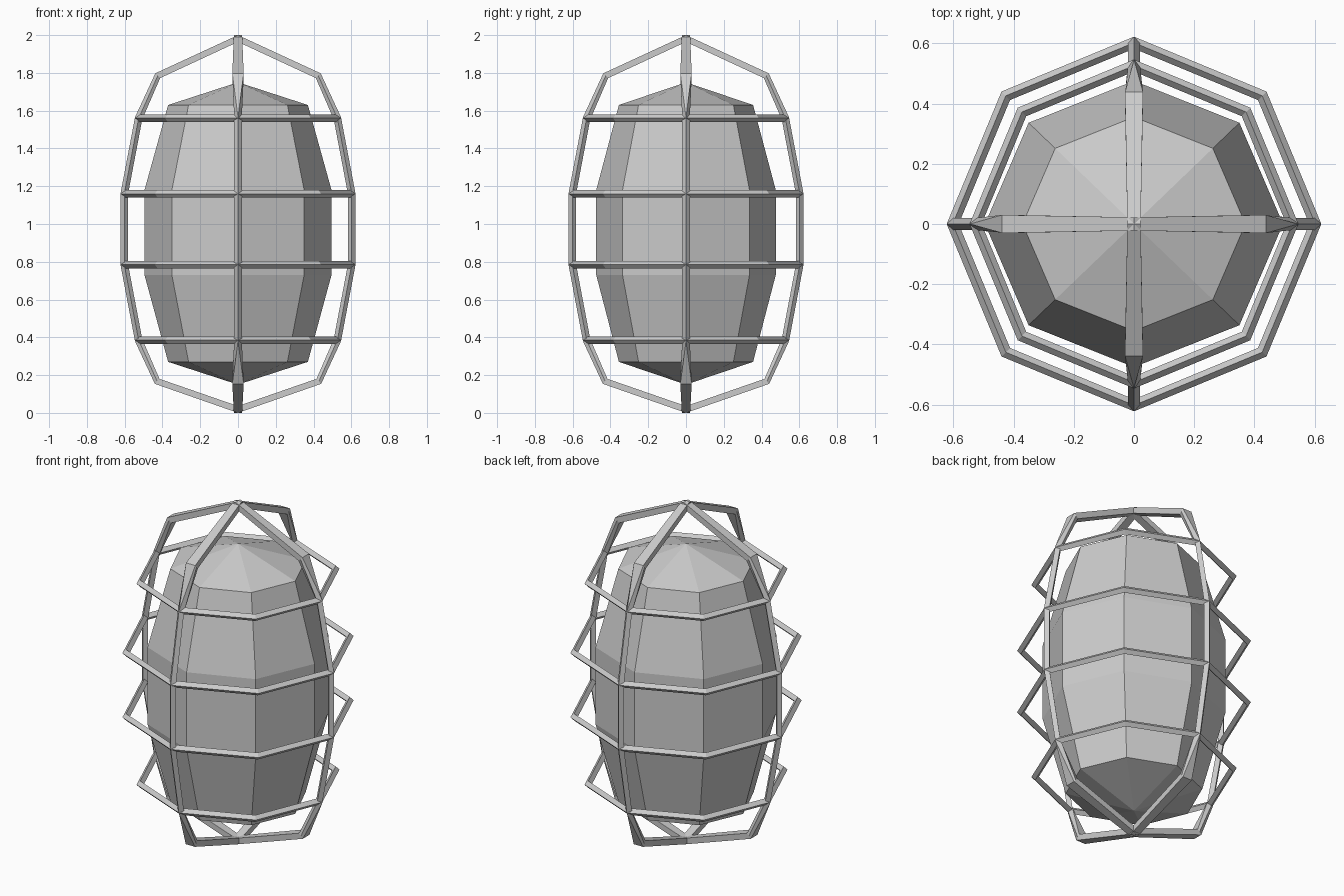
import bpy, bmesh
from math import sin, cos, pi
from mathutils import Vector

if "Cube" in bpy.data.objects:
    bpy.data.objects.remove(bpy.data.objects["Cube"])


def loft(name, sections, closed=False):
    """Skin a list of equal-length point loops into a flat-shaded mesh."""
    bm = bmesh.new()
    rows = [[bm.verts.new(p) for p in s] for s in sections]
    n = len(rows[0])
    pairs = list(zip(rows, rows[1:])) + ([(rows[-1], rows[0])] if closed else [])
    for a, b in pairs:
        for i in range(n):
            j = (i + 1) % n
            bm.faces.new((a[i], a[j], b[j], b[i]))
    if not closed:
        bm.faces.new(rows[0][::-1])
        bm.faces.new(rows[-1])
    bmesh.ops.remove_doubles(bm, verts=bm.verts, dist=0.0002)
    bmesh.ops.recalc_face_normals(bm, faces=bm.faces)
    me = bpy.data.meshes.new(name)
    bm.to_mesh(me)
    bm.free()
    ob = bpy.data.objects.new(name, me)
    bpy.context.collection.objects.link(ob)
    return ob


# Octagonal inner body, slightly narrower in depth
body_profile = [(0.0005, 0.15), (0.37, 0.27), (0.495, 0.73),
                (0.495, 1.18), (0.37, 1.63), (0.0005, 1.75)]
body = []
for r, z in body_profile:
    body.append([(r * cos(k * pi / 4), 0.96 * r * sin(k * pi / 4), z) for k in range(8)])
loft("inner_body", body)

# Octagonal cage rings with a diamond cross-section
T = 0.02
for i, (r, z) in enumerate([(0.526, 0.385), (0.602, 0.785), (0.602, 1.16), (0.526, 1.56)]):
    ring = []
    for k in range(8):
        c, s = cos(k * pi / 4), sin(k * pi / 4)
        ring.append([((r + d) * c, (r + d) * s, z + h)
                     for d, h in ((T, 0), (0, T), (-T, 0), (0, -T))])
    loft(f"cage_ring_{i + 1}", ring, closed=True)

# Upright ribs: ridged between the rings, flat and wider at the shoulders
# (radius, z, half width, flat section?)
rib_path = [(0.0, 0.018, 0.022, True), (0.428, 0.167, 0.03, True),
            (0.526, 0.385, T, False), (0.602, 0.785, T, False),
            (0.602, 1.16, T, False), (0.526, 1.56, T, False),
            (0.425, 1.785, 0.03, True), (0.0, 1.982, 0.022, True)]
pts = [Vector((r, z)) for r, z, _, _ in rib_path]
for i in range(4):
    a = i * pi / 2
    c, s = cos(a), sin(a)
    rib = []
    for k, (r, z, w, flat) in enumerate(rib_path):
        if k == 0:
            n = Vector((0, -1))
        elif k == len(pts) - 1:
            n = Vector((0, 1))
        else:
            t = (pts[k + 1] - pts[k]).normalized() + (pts[k] - pts[k - 1]).normalized()
            n = Vector((t.y, -t.x)).normalized()
        h = 0.018 if flat else T
        e = w if flat else 0.0
        sec = []
        for side, out in ((e, h), (w, 0), (e, -h), (-e, -h), (-w, 0), (-e, h)):
            rr, zz = r + n.x * out, z + n.y * out
            sec.append((rr * c - side * s, rr * s + side * c, zz))
        rib.append(sec)
    loft(f"cage_rib_{i + 1}", rib)
